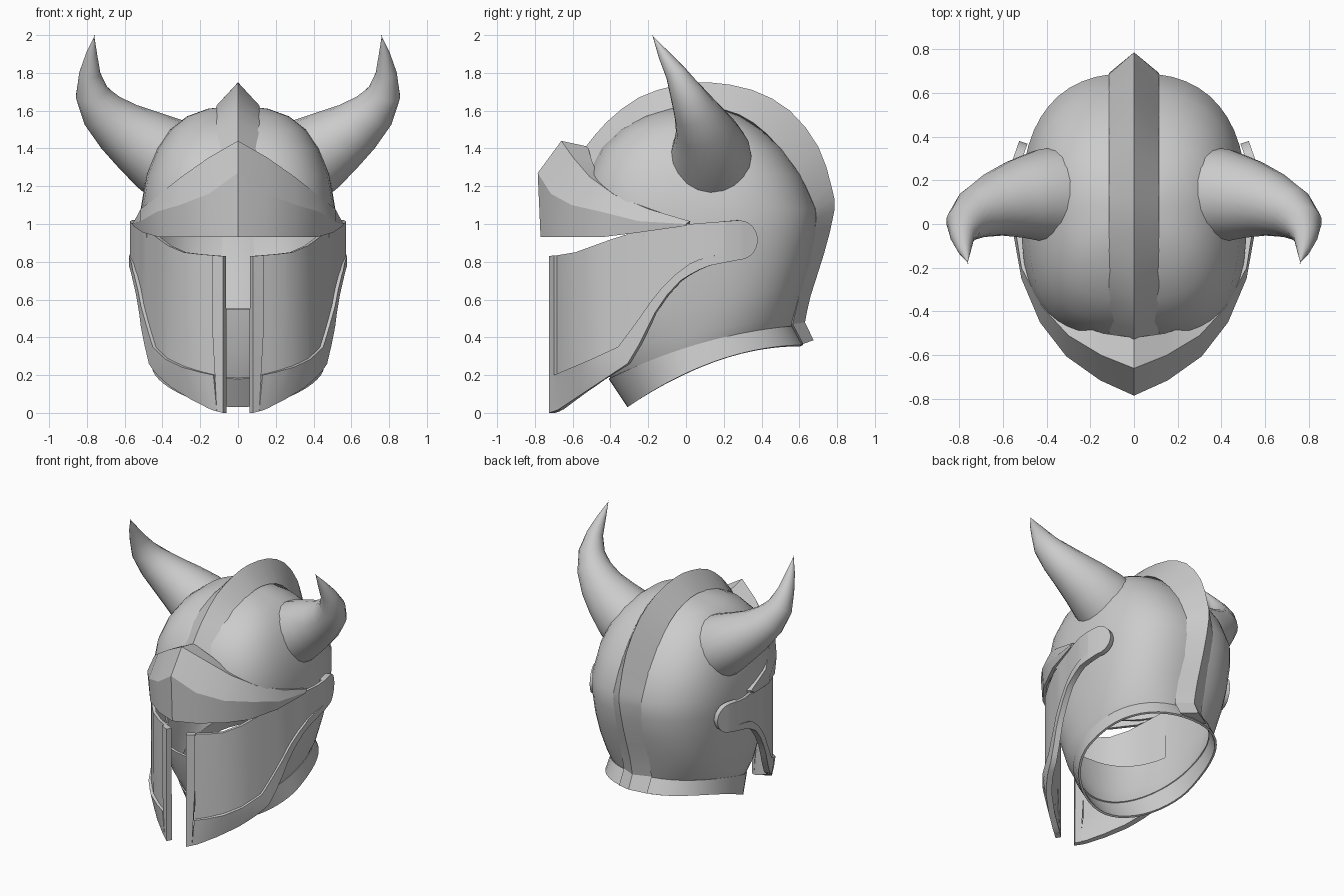
import bpy, bmesh, math
from mathutils import Vector

if "Cube" in bpy.data.objects:
    bpy.data.objects.remove(bpy.data.objects["Cube"])

steel = bpy.data.materials.new("light_grey_steel")
steel.diffuse_color = (0.6, 0.6, 0.6, 1)
steel.use_nodes = True
steel.node_tree.nodes["Principled BSDF"].inputs["Base Color"].default_value = steel.diffuse_color


def finish(name, verts, faces, mirror=False, thick=0, angle=35, fix=True):
    """Make the object, apply its modifiers and shade it by angle."""
    me = bpy.data.meshes.new(name)
    me.from_pydata([tuple(v) for v in verts], [], faces)
    bm = bmesh.new()
    bm.from_mesh(me)
    if fix:
        bmesh.ops.recalc_face_normals(bm, faces=bm.faces)
    bm.to_mesh(me)
    bm.free()
    me.materials.append(steel)
    ob = bpy.data.objects.new(name, me)
    bpy.context.collection.objects.link(ob)
    if mirror:
        ob.modifiers.new("mirror", 'MIRROR').use_clip = True
    if thick:
        s = ob.modifiers.new("solid", 'SOLIDIFY')
        s.thickness, s.offset = thick, -1
    bpy.ops.object.select_all(action='DESELECT')
    ob.select_set(True)
    bpy.context.view_layer.objects.active = ob
    bpy.ops.object.convert(target='MESH')
    bpy.ops.object.shade_smooth_by_angle(angle=math.radians(angle))
    return ob


def grid(cols, closed=False):
    """Quads between neighbouring columns of equal length."""
    n, m = len(cols), len(cols[0])
    verts = [p for c in cols for p in c]
    faces = []
    for i in range(n if closed else n - 1):
        j = (i + 1) % n
        for k in range(m - 1):
            faces.append((i * m + k, j * m + k, j * m + k + 1, i * m + k + 1))
    return verts, faces


def lerp_table(table, t):
    for (a, va), (b, vb) in zip(table, table[1:]):
        if t <= b:
            return va + (vb - va) * max(0, t - a) / (b - a)
    return table[-1][1]


def refine(rows):
    """Insert one smooth (Catmull-Rom) midpoint between neighbouring rows."""
    out = []
    for i in range(len(rows) - 1):
        a, b, c, d = (rows[max(0, min(len(rows) - 1, i + k))] for k in (-1, 0, 1, 2))
        out += [b, tuple((9 * (q + r) - p - s) / 16 for p, q, r, s in zip(a, b, c, d))]
    return out + [rows[-1]]


# ---- skull shell: stacked rings, squarer at the front, tilted near the neck
SEG = 48


def ring(z, tilt, yf, yb, hw, nf=2.9, nb=2.5, bow=0.0):
    pts = []
    yc = 0.07 if z < 1.55 else (yf + yb) / 2
    for i in range(SEG):
        a = 2 * math.pi * i / SEG
        c, s = math.cos(a), math.sin(a)
        e = 2 / (nb if s > 0 else nf)
        x = hw * math.copysign(abs(c) ** e, c)
        y = yc + (yb - yc if s > 0 else yc - yf) * math.copysign(abs(s) ** e, s)
        pts.append(Vector((x, y, z + tilt * y + bow * (1 - (y / .48) ** 2))))
    return pts


shell = [(0.295, .319, -.40, .56, .43, 2.0, 2.2, .047), (0.41, .20, -.46, .58, .45, 2.2, 2.3),
         (0.60, .10, -.51, .62, .48, 2.5), (0.80, 0, -.54, .66, .505, 2.6),
         (0.95, 0, -.55, .69, .515, 2.7), (1.08, 0, -.55, .69, .515),
         (1.26, 0, -.52, .61, .485), (1.40, 0, -.45, .51, .43),
         (1.50, 0, -.35, .40, .36), (1.57, 0, -.22, .29, .27),
         (1.61, 0, -.10, .19, .16)]
rings = [ring(*r) for r in shell]
verts, faces = grid([list(c) for c in zip(*rings)], closed=True)
m = len(rings)


def in_face_opening(f):
    rows = [i % m for i in f]
    y = sum(verts[i].y for i in f) / 4
    return min(rows) >= 2 and max(rows) <= 4 and y < -0.2


faces = [f for f in faces if not in_face_opening(f)]
verts.append(Vector((0, .05, 1.63)))
faces += [(i * m + m - 1, ((i + 1) % SEG) * m + m - 1, len(verts) - 1) for i in range(SEG)]
finish("skull_shell", verts, faces, thick=0.015, fix=False)

# ---- flared lip round the neck
lip = [ring(0.126, .468, -.31, .62, .455, 1.9, 2.2, .084),
       ring(0.298, .319, -.41, .565, .435, 2.0, 2.2, .047)]
verts, faces = grid([list(c) for c in zip(*lip)], closed=True)
finish("neck_lip", verts, faces, thick=0.015, fix=False)

# ---- ridge crest running over the head (outer line, then base line)
crest = [(-.53, 1.41, -.52, 1.27), (-.42, 1.54, -.36, 1.48), (-.25, 1.67, -.2, 1.57),
         (-.05, 1.735, -.04, 1.615), (.12, 1.75, .1, 1.625), (.35, 1.71, .28, 1.58),
         (.55, 1.60, .43, 1.475), (.70, 1.41, .58, 1.295), (.77, 1.2, .665, 1.13),
         (.785, 1.07, .69, 1.03), (.73, .84, .655, .83), (.66, .62, .60, .62),
         (.63, .48, .565, .47)]
crest = refine(crest) + [(.675, .385, .62, .365)]
cols = [[(-.115, b, bz), (0, y, z), (.115, b, bz), (0, b - .03 * (i > 11), bz - .03 * (i <= 11)),
         (-.115, b, bz)] for i, (y, z, b, bz) in enumerate(crest)]
verts, faces = grid(cols)
faces += [(0, 1, 2, 3), tuple(len(verts) - 5 + k for k in (3, 2, 1, 0))]
finish("crest", verts, faces, angle=30)

# ---- peaked brow: bottom edge, ridge, upper edge, back against the shell
brow = [[(0, -.77, .93), (0, -.785, 1.27), (0, -.66, 1.44), (0, -.52, 1.41)],
        [(.15, -.71, .93), (.155, -.715, 1.16), (.15, -.60, 1.355), (.14, -.50, 1.34)],
        [(.30, -.60, .93), (.31, -.605, 1.10), (.30, -.51, 1.25), (.27, -.46, 1.24)],
        [(.415, -.45, .93), (.43, -.45, 1.065), (.42, -.38, 1.155), (.385, -.35, 1.155)],
        [(.505, -.25, .955), (.515, -.25, 1.015), (.515, -.20, 1.08), (.485, -.18, 1.08)],
        [(.555, 0, .99), (.56, 0, 1.0), (.55, .02, 1.015), (.51, .02, 1.01)]]
verts, faces = grid(brow)
finish("brow", verts, faces, mirror=True, thick=0.02, angle=17, fix=False)

# ---- cheek guards: recessed panel with a raised border, curved in plan
PLAN = [(-.725, .08), (-.70, .135), (-.66, .215), (-.6, .30), (-.5, .385), (-.4, .435),
        (-.31, .472), (-.2, .515), (-.03, .557), (.12, .578), (.2, .573), (.28, .56), (.38, .525)]
LOWER = [(-.725, 0), (-.68, .015), (-.31, .26), (-.25, .36), (-.165, .53), (-.1, .625),
         (-.03, .70), (.05, .75), (.125, .78), (.28, .81)]
INNER = [(-.70, .20), (-.5, .285), (-.36, .35), (-.27, .47), (-.2, .57), (-.14, .65),
         (-.06, .73), (.02, .79), (.1, .825), (.28, .85)]
UPPER = [(-.725, .83), (-.6, .85), (-.4, .92), (-.19, .985), (.02, 1.0), (.28, 1.02)]
ys = [-.70, -.68, -.66, -.63, -.6, -.55, -.5, -.45, -.4, -.36, -.31, -.28, -.25, -.2, -.165,
      -.13, -.1, -.06, -.03, .02, .07, .125, .2]


def at(y, z, inset=0.0):
    slope = (lerp_table(PLAN, y + .02) - lerp_table(PLAN, y - .02)) / .04
    n = Vector((1, -slope, 0)).normalized()
    x = lerp_table(PLAN, y)
    straight = .08 + (y + .725) * .93
    x -= .75 * max(0, x - straight) * max(0, 1 - z / .25)   # straighter chin edge
    return Vector((x, y, z)) - n * inset


def band(name, stations, low, high, thick, inset=lambda y: 0.0):
    cols = [[at(y, low(y) + (high(y) - low(y)) * t, inset(y)) for t in (0, .5, 1)]
            for y in stations]
    verts, faces = grid(cols)
    finish(name, verts, faces, mirror=True, thick=thick, fix=False)


lower = lambda y: lerp_table(LOWER, y)
inner = lambda y: lerp_table(INNER, y)
upper = lambda y: lerp_table(UPPER, y)
# the recess fades out towards the rear arm
band("cheek_panel", ys, lambda y: inner(y) - .01, upper, 0.022,
     lambda y: .018 * min(1, max(0, (.2 - y) / .25)))
band("cheek_border", ys, lower, inner, 0.04)
band("nose_edge", [-.725, -.70], lower, upper, 0.04)

# rounded end of each cheek guard
cap = lambda y: .105 * math.sqrt(max(0.01, 1 - ((y - .28) / .1) ** 2))
band("cheek_end", [.2, .28, .31, .335, .355, .37, .38],
     lambda y: lower(y) if y < .28 else .915 - cap(y),
     lambda y: upper(y) if y < .28 else .915 + cap(y), 0.04)

# ---- horns: tapered tube along a bent path (x, y, z, radius)
path = [(.35, .13, 1.33, .222), (.42, .13, 1.375, .212), (.53, .115, 1.445, .18),
        (.63, .09, 1.515, .148), (.72, .05, 1.60, .118), (.775, 0, 1.695, .088),
        (.785, -.055, 1.80, .056), (.775, -.12, 1.90, .03), (.76, -.18, 2.0, .002)]
pts = [Vector(p[:3]) for p in path]
cols = []
for i, p in enumerate(path):
    t = (pts[min(i + 1, len(pts) - 1)] - pts[max(i - 1, 0)]).normalized()
    u = t.cross(Vector((0, 1, 0))).normalized()
    if i == len(pts) - 1:
        t, u = Vector((0, 0, 1)), Vector((1, 0, 0))
    v = t.cross(u)
    cols.append([pts[i] + p[3] * (math.cos(a) * u + math.sin(a) * v)
                 for a in (2 * math.pi * k / 20 for k in range(20))])
verts, faces = grid([list(c) for c in zip(*cols)], closed=True)
finish("horn", verts, faces, mirror=True, angle=50)
